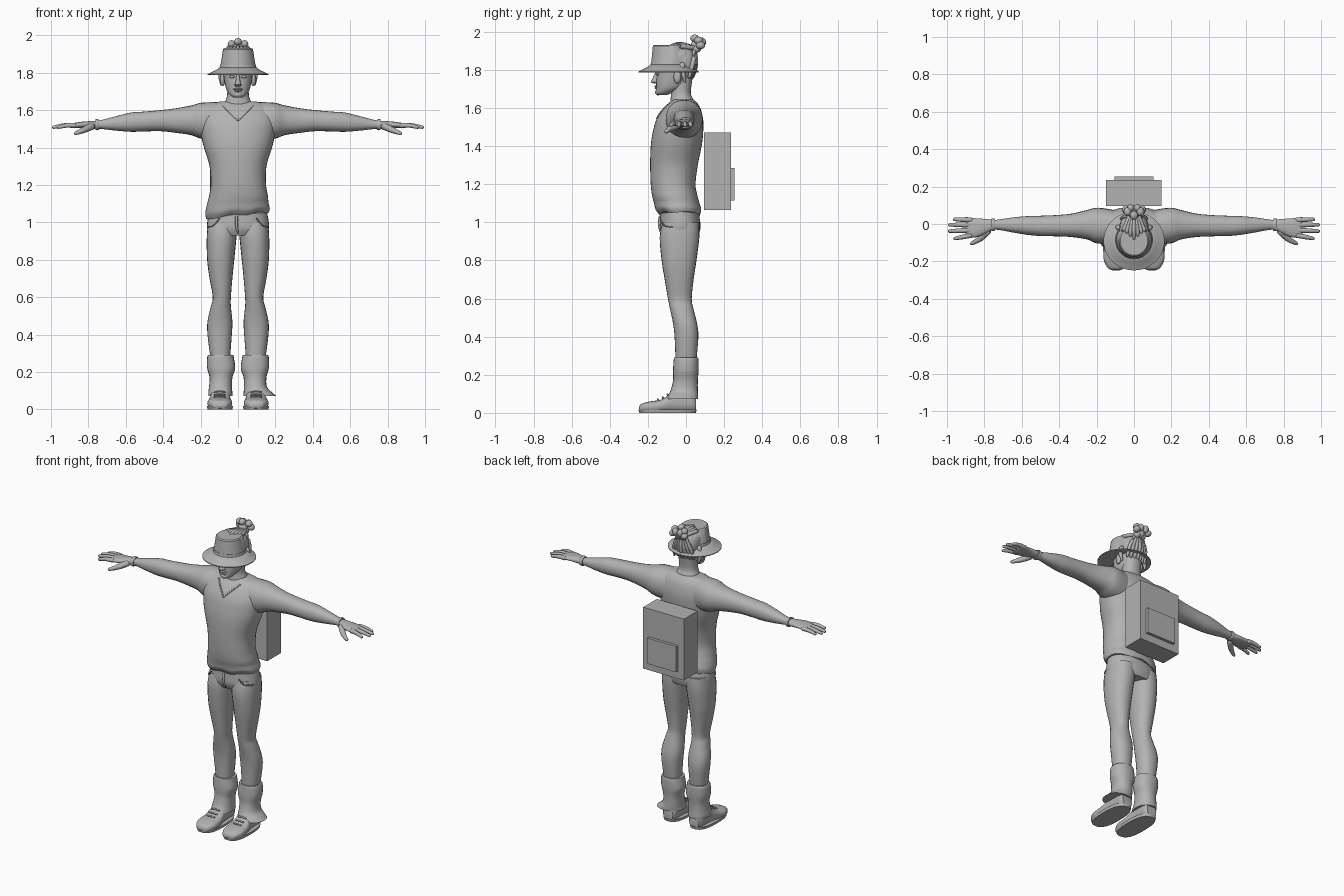
import bpy, bmesh, math
from mathutils import Vector

grey = bpy.data.materials.new("plain_grey")
grey.diffuse_color = (0.45, 0.45, 0.45, 1)


def finish(name, bm, angle=40):
    bmesh.ops.recalc_face_normals(bm, faces=bm.faces)
    me = bpy.data.meshes.new(name)
    bm.to_mesh(me)
    bm.free()
    me.materials.append(grey)
    ob = bpy.data.objects.new(name, me)
    bpy.context.collection.objects.link(ob)
    bpy.ops.object.select_all(action='DESELECT')
    ob.select_set(True)
    bpy.context.view_layer.objects.active = ob
    bpy.ops.object.shade_smooth_by_angle(angle=math.radians(angle))
    return ob


def smooth_rings(rings, k):
    out = []
    for i in range(len(rings) - 1):
        p0, p1, p2, p3 = (rings[max(i - 1, 0)], rings[i], rings[i + 1], rings[min(i + 2, len(rings) - 1)])
        for j in range(k):
            t = j / k
            out.append([0.5 * (2 * b + (c - a) * t + (2 * a - 5 * b + 4 * c - d) * t * t
                               + (3 * b - a - 3 * c + d) * t ** 3) for a, b, c, d in zip(p0, p1, p2, p3)])
    return out + [list(rings[-1])]


def loft(name, axis, rings, side=1, n=24, p=2.2, k=4, warp=None):
    """Rings are (position on axis, low, high, low, high) of a rounded section."""
    bm = bmesh.new()
    loops = []
    for t, u0, u1, v0, v1 in smooth_rings(rings, k):
        loop = []
        for i in range(n):
            a = 2 * math.pi * i / n
            c, s = math.cos(a), math.sin(a)
            u = (u0 + u1) / 2 + (u1 - u0) / 2 * math.copysign(abs(c) ** (2 / p), c)
            v = (v0 + v1) / 2 + (v1 - v0) / 2 * math.copysign(abs(s) ** (2 / p), s)
            co = Vector({'x': (t, u, v), 'y': (u, t, v), 'z': (u, v, t)}[axis])
            if warp:
                co = warp(co)
            co.x *= side
            loop.append(bm.verts.new(co))
        loops.append(loop)
    for a, b in zip(loops, loops[1:]):
        for i in range(n):
            bm.faces.new((a[i], a[(i + 1) % n], b[(i + 1) % n], b[i]))
    bm.faces.new(loops[0])
    bm.faces.new(loops[-1])
    return finish(name, bm)


def blob(name, c, r):
    bm = bmesh.new()
    bmesh.ops.create_uvsphere(bm, u_segments=16, v_segments=10, radius=1)
    for v in bm.verts:
        v.co = Vector((v.co.x * r[0] + c[0], v.co.y * r[1] + c[1], v.co.z * r[2] + c[2]))
    return finish(name, bm)


def box(name, lo, hi):
    bm = bmesh.new()
    bmesh.ops.create_cube(bm, size=1)
    for v in bm.verts:
        v.co = Vector([lo[i] + (v.co[i] + 0.5) * (hi[i] - lo[i]) for i in range(3)])
    return finish(name, bm, 30)


def tube(name, points, radii, n=10):
    """Round tapered tube along points with rounded ends."""
    pts = [Vector(q) for q in points]
    path = smooth_rings([(*q, r) for q, r in zip(pts, radii)], 3)
    d0, d1 = (pts[1] - pts[0]).normalized(), (pts[-1] - pts[-2]).normalized()
    path = [[*(pts[0] - d0 * radii[0] * 0.6), radii[0] * 0.5]] + path
    path.append([*(pts[-1] + d1 * radii[-1] * 0.6), radii[-1] * 0.5])
    bm = bmesh.new()
    loops = []
    for i, q in enumerate(path):
        d = Vector(path[min(i + 1, len(path) - 1)][:3]) - Vector(path[max(i - 1, 0)][:3])
        d.normalize()
        u = d.cross(Vector((0, 0, 1)) if abs(d.z) < 0.9 else Vector((0, 1, 0))).normalized()
        w = d.cross(u)
        loops.append([bm.verts.new(Vector(q[:3]) + q[3] * (u * math.cos(a) + w * math.sin(a)))
                      for a in (2 * math.pi * j / n for j in range(n))])
    for a, b in zip(loops, loops[1:]):
        for i in range(n):
            bm.faces.new((a[i], a[(i + 1) % n], b[(i + 1) % n], b[i]))
    bm.faces.new(loops[0])
    bm.faces.new(loops[-1])
    return finish(name, bm, 60)


# Shirt with a slanted, wavy hem
def hem(co):
    f = max(0, min(1, (1.14 - co.z) / 0.1))
    co.z += f * (0.1 * co.x + 0.006 * math.sin(40 * co.x + 25 * co.y))
    return co

shirt = loft("shirt", 'z', [
    (1.04, -.17, .165, -.14, .075), (1.065, -.175, .17, -.16, .08), (1.10, -.167, .163, -.168, .07),
    (1.14, -.155, .16, -.178, .06), (1.20, -.146, .15, -.185, .05), (1.30, -.152, .152, -.188, .062),
    (1.40, -.182, .182, -.185, .082), (1.47, -.198, .198, -.175, .09), (1.54, -.205, .205, -.155, .09),
    (1.60, -.19, .19, -.115, .075), (1.63, -.165, .165, -.085, .055), (1.645, -.10, .10, -.065, .04)],
    n=40, warp=hem)

# V neckline laid on the chest
bpy.context.view_layer.update()
vee = []
for i in range(-6, 7):
    x = i * 0.013
    z = 1.545 + abs(x) * 1.0
    hit, loc, _, _ = shirt.ray_cast(Vector((x, -1, z)), Vector((0, 1, 0)))
    if hit:
        vee.append(loc)
tube("neckline", vee, [0.005] * len(vee), 8)

# Trousers
loft("trouser_hips", 'z', [(1.12, -.14, .14, -.13, .045), (1.03, -.16, .16, -.135, .07),
                           (.97, -.166, .166, -.137, .076), (.93, -.15, .15, -.12, .065)], n=32)
tube("trouser_fly", [(-.008, -.137, 1.03), (-.008, -.14, .98), (0, -.13, .94)], [.007, .007, .004], 8)

for s, tag in ((1, "left"), (-1, "right")):
    loft(tag + "_trouser_leg", 'z', [
        (1.0, .0, .16, -.125, .07), (.92, .008, .167, -.138, .07), (.80, .02, .165, -.128, .055),
        (.70, .03, .152, -.112, .04), (.60, .038, .135, -.095, .03), (.55, .038, .145, -.085, .038),
        (.47, .03, .163, -.068, .058), (.40, .033, .163, -.06, .065), (.28, .042, .148, -.055, .055)],
        side=s)
    tube(tag + "_pocket_edge", [(s * .10, -.135, 1.02), (s * .13, -.118, .985), (s * .162, -.07, .975)],
         [.004] * 3, 6)
    # Baggy ankle cuff, the left one flaring outwards
    foot = .205 if s > 0 else .158
    loft(tag + "_ankle_cuff", 'z', [
        (.29, .025, .16, -.062, .062), (.275, .022, .165, -.065, .066), (.22, .015, .165, -.068, .066),
        (.17, .03, .152, -.068, .062), (.12, .032, .155, -.08, .062), (.09, .03, (foot + .16) / 2, -.095, .064),
        (.072, .028, foot, -.10, .064)], side=s)
    # Shoe
    loft(tag + "_shoe", 'y', [
        (-.247, .075, .115, .006, .03), (-.235, .052, .14, .003, .047), (-.19, .032, .162, .002, .06),
        (-.13, .034, .16, .002, .07), (-.08, .042, .15, .002, .1), (-.03, .045, .145, .002, .12),
        (.03, .047, .143, .002, .115), (.052, .06, .13, .008, .09)], side=s, p=2.6)
    loft(tag + "_shoe_sole", 'z', [(0, .03, .162, -.245, .052), (.018, .026, .166, -.25, .056)],
         side=s, n=32, k=1, p=2.6)
    for y, z in ((-.145, .067), (-.12, .078), (-.095, .093)):
        tube(tag + "_lace", [(s * .07, y, z), (s * .097, y - .003, z + .004), (s * .125, y, z)], [.005] * 3, 6)
    # Arm running into the palm
    loft(tag + "_arm", 'x', [
        (.08, -.10, .07, 1.43, 1.643), (.19, -.105, .087, 1.445, 1.64), (.25, -.083, .075, 1.466, 1.625),
        (.33, -.07, .056, 1.478, 1.61), (.41, -.066, .048, 1.487, 1.6), (.50, -.064, .044, 1.486, 1.592),
        (.57, -.058, .042, 1.484, 1.587), (.65, -.045, .035, 1.49, 1.568), (.74, -.03, .022, 1.5, 1.545),
        (.78, -.045, .026, 1.5, 1.542), (.84, -.07, .03, 1.504, 1.537), (.885, -.072, .034, 1.503, 1.53),
        (.90, -.06, .025, 1.508, 1.525)], side=s)
    loft(tag + "_wristband", 'x', [(.742, -.034, .027, 1.495, 1.549), (.752, -.038, .03, 1.492, 1.552),
                                   (.762, -.038, .028, 1.494, 1.551)], side=s, k=2)
    # Fingers and thumb
    for y, tip, y2 in ((.022, .962, .025), (-.005, .988, -.004), (-.033, .988, -.038), (-.06, .96, -.078)):
        tube(tag + "_finger", [(s * .87, y, 1.518), (s * (.87 + tip) / 2, (y + y2) / 2, 1.518),
                               (s * tip, y2, 1.508)], [.014, .0125, .009])
    tube(tag + "_thumb", [(s * .78, -.035, 1.515), (s * .825, -.08, 1.493), (s * .87, -.105, 1.475)],
         [.02, .016, .009])
    # Ear, eye and side lock of hair
    blob(tag + "_ear", (s * .082, -.045, 1.762), (.014, .02, .034))
    blob(tag + "_eye", (s * .032, -.15, 1.778), (.014, .01, .007))
    blob(tag + "_brow", (s * .035, -.152, 1.797), (.024, .01, .007))
    tube(tag + "_hair_lock", [(s * .08, -.02, 1.83), (s * .093, -.015, 1.78), (s * .088, -.005, 1.735)],
         [.014, .012, .006])

# Neck and head
loft("neck", 'z', [(1.60, -.085, .085, -.085, .045), (1.64, -.072, .072, -.082, .04),
                   (1.68, -.058, .058, -.078, .025), (1.76, -.058, .058, -.08, .035)])
loft("head", 'z', [(1.668, -.025, .025, -.15, -.10), (1.68, -.042, .042, -.158, -.07),
                   (1.705, -.06, .06, -.157, -.015), (1.74, -.07, .07, -.156, .015),
                   (1.78, -.077, .077, -.153, .04), (1.84, -.08, .08, -.155, .05),
                   (1.89, -.074, .074, -.14, .035), (1.918, -.045, .045, -.11, .0)], n=28)
loft("nose", 'z', [(1.727, -.012, .012, -.165, -.14), (1.735, -.02, .02, -.183, -.14),
                   (1.745, -.014, .014, -.18, -.14), (1.79, -.008, .008, -.16, -.14)], n=12)
blob("upper_lip", (0, -.154, 1.712), (.027, .011, .006))
blob("lower_lip", (0, -.152, 1.703), (.022, .011, .006))
blob("chin", (0, -.145, 1.682), (.024, .018, .016))

# Brimmed hat: thin sloping brim, band and tapered crown
loft("hat_brim", 'z', [(1.787, -.163, .163, -.248, .066), (1.792, -.163, .163, -.248, .066),
                       (1.81, -.125, .125, -.21, .035), (1.828, -.097, .097, -.184, .015)], n=48, p=2, k=1)
loft("hat_band", 'z', [(1.822, -.1, .1, -.187, .018), (1.842, -.096, .096, -.183, .014)], n=48, p=2, k=1)
loft("hat_crown", 'z', [(1.82, -.097, .097, -.184, .015), (1.925, -.08, .08, -.174, -.004),
                        (1.931, -.073, .073, -.167, -.011)], n=48, p=2, k=1)

# Hair: cap at the back, strands pulled to a topknot
blob("hair_cap", (0, -.01, 1.835), (.078, .066, .092))
for i in range(-3, 4):
    x = i * .02
    tube("hair_strand", [(x, -.08 + abs(x) * .8, 1.925), (x * .9, -.03, 1.935 - abs(x) * .2),
                         (x * .4, .04, 1.915)], [.008, .012, .012], 8)
    tube("back_hair_strand", [(x * 1.1, .035 - abs(x) * .3, 1.76), (x, .052 - abs(x) * .3, 1.83),
                              (x * .4, .045, 1.91)], [.008, .012, .01], 8)
blob("topknot_core", (0, .055, 1.925), (.03, .03, .035))
for i in range(7):
    a = 2 * math.pi * i / 7 + math.pi / 2
    blob("topknot_curl", (.044 * math.cos(a), .062 + .016 * math.cos(2 * a), 1.935 + .03 * math.sin(a)),
         (.021, .024, .02))
for x in (-.018, .018):
    blob("topknot_curl", (x, .085, 1.945), (.019, .02, .024))

# Backpack with outer pocket
box("backpack", (-.15, .095, 1.065), (.147, .236, 1.47))
box("backpack_pocket", (-.105, .23, 1.115), (.105, .255, 1.285))
